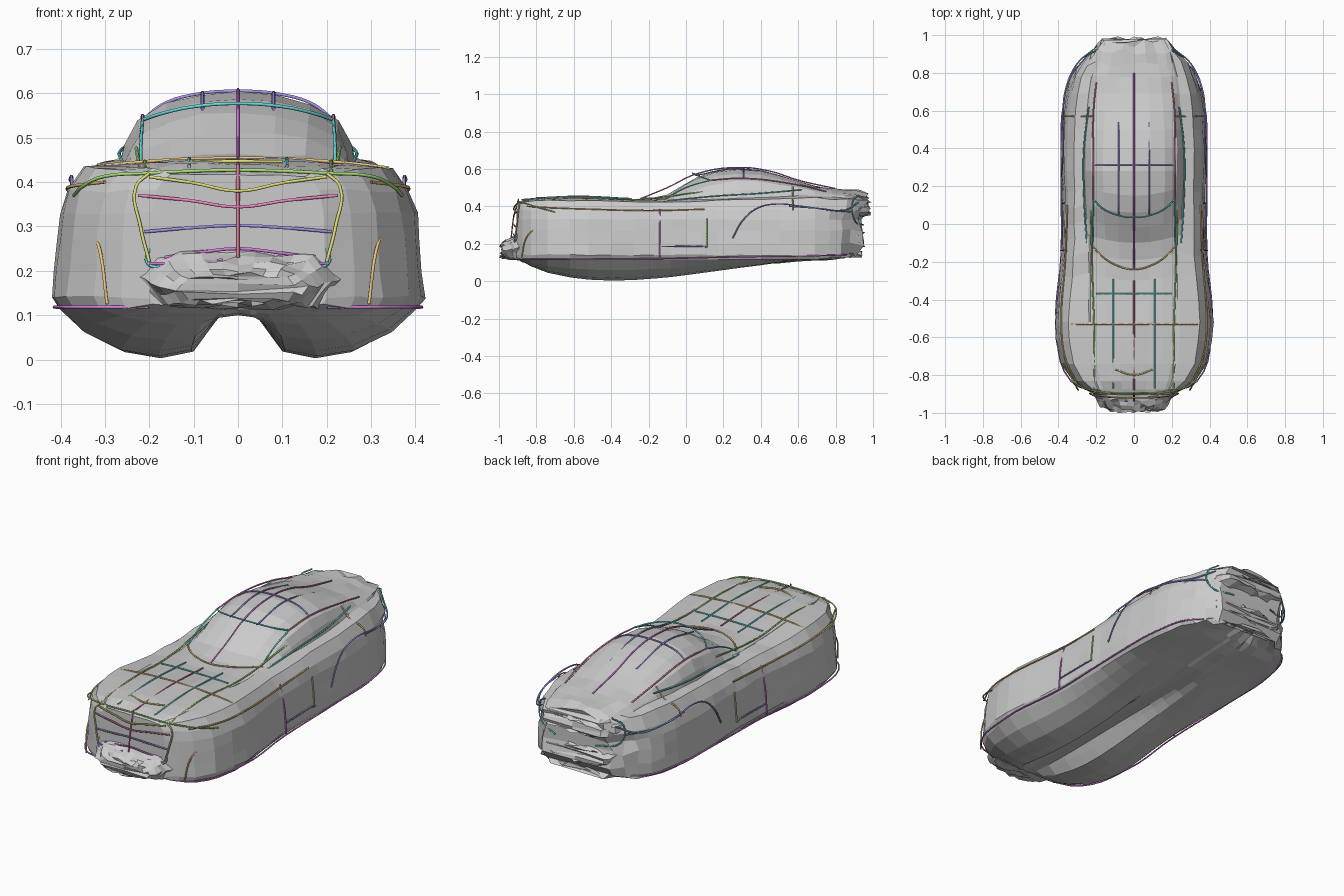
import bpy, bmesh, random
random.seed(4)


def loft(name, rings, rough=0):
    bm = bmesh.new()
    vs = [[bm.verts.new(p) for p in r] for r in rings]
    n = len(vs[0])
    for a, b in zip(vs, vs[1:]):
        for i in range(n):
            bm.faces.new((a[i], a[(i + 1) % n], b[(i + 1) % n], b[i]))
    # end caps as strips across the width
    for r in (vs[0], vs[-1]):
        for i in range(n // 2):
            f = list(dict.fromkeys((r[i], r[i + 1], r[n - i - 1], r[(n - i) % n])))
            if len(f) > 2:
                bm.faces.new(f)
    # broken, faceted surface
    if rough:
        bmesh.ops.subdivide_edges(bm, edges=bm.edges[:], cuts=1, use_grid_fill=True)
        for v in bm.verts:
            v.co.y += random.uniform(-rough, rough * .6)
            v.co.z += random.uniform(-rough, rough) * .4
    bmesh.ops.recalc_face_normals(bm, faces=bm.faces)
    me = bpy.data.meshes.new(name)
    bm.to_mesh(me)
    bm.free()
    bpy.context.collection.objects.link(bpy.data.objects.new(name, me))


def mirrored(half):
    return half + [(-x, z) for x, z in half[-2:0:-1]]


# Body stations: y, half width, lowest z, shoulder z, cabin half width, roof z
stations = [
    (-.905, .20, .125, .405, .15, .415), (-.875, .265, .105, .42, .19, .43),
    (-.83, .325, .08, .425, .21, .442), (-.74, .385, .045, .43, .23, .448),
    (-.62, .412, .02, .433, .24, .452), (-.52, .42, .008, .433, .24, .452),
    (-.40, .41, .003, .425, .24, .443), (-.28, .395, .006, .42, .24, .438),
    (-.17, .385, .014, .42, .24, .443), (-.08, .38, .022, .42, .245, .463),
    (.0, .38, .032, .425, .25, .51), (.08, .38, .043, .43, .255, .555),
    (.17, .38, .055, .43, .26, .588), (.28, .385, .07, .435, .265, .602),
    (.40, .385, .085, .44, .265, .59), (.50, .38, .1, .44, .26, .565),
    (.60, .375, .11, .445, .25, .535), (.69, .36, .115, .445, .24, .51),
    (.77, .335, .12, .44, .23, .495), (.83, .30, .13, .44, .21, .487),
    (.88, .255, .14, .435, .19, .48), (.925, .20, .15, .43, .16, .468)]


def section(y, w, lo, belt, cw, roof):
    mid = max(lo, .1)
    rise = roof - belt
    k = w / .4
    half = [(0, mid), (.045 * k, mid - .005), (.065 * k, mid * .65 + lo * .35),
            (.1 * k, lo + (mid - lo) * .15), (.17 * k, lo), (.25 * k, lo + (.12 - lo) * .12),
            (.33 * k, lo + (.12 - lo) * .48), (.96 * w, max(.115, lo)), (w, .14), (.99 * w, .2),
            (.975 * w, .27), (.96 * w, .33), (.92 * w, .38), (.83 * w, belt),
            (cw, belt + .01), (cw * .96, belt + rise * .3), (cw * .86, belt + rise * .6),
            (cw * .62, belt + rise * .84), (cw * .33, belt + rise * .96), (0, roof)]
    out = []
    for x, z in mirrored(half):
        yy = y
        # the base of the windscreen bows forward in the middle
        if -.3 < y < .2 and abs(x) < .3 and z > .4:
            yy += .035 * (abs(x) / .22) ** 2 - .02
        if y > .7:
            rear = min(1, (y - .7) / .2)
            yy += random.uniform(-.022, .025) * rear + .03 * rear * (z > .33)
            z += random.uniform(-.013, .013) * rear
            x *= 1 + random.uniform(-.06, .06) * rear
        elif z > .13:
            z += random.uniform(-.004, .004)
            x *= 1 + random.uniform(-.008, .008)
        out.append((x, yy, z))
    return out


loft("car_body", [section(*s) for s in stations])

# Ragged lower nose
nose = []
for y, w, z0, z1 in [(-.86, .24, .115, .26), (-.915, .21, .115, .24), (-.955, .18, .12, .215), (-.985, .14, .13, .19)]:
    half = [(0, z0), (w * .4, z0), (w * .8, z0 + .005), (w, (z0 + z1) / 2), (w * .8, z1 - .01), (w * .4, z1), (0, z1)]
    nose.append([(x, y, z) for x, z in mirrored(half)])
loft("lower_nose", nose, .018)

# Ragged tail lamps and bumper lip
for nm, zc, yb in [("tail_upper", .39, .98), ("tail_lower", .225, .945)]:
    tail = []
    for y, w, h in [(.84, .26, .07), (.91, .22, .055), (yb, .17, .03)]:
        half = [(0, zc - h), (w * .5, zc - h), (w, zc - h * .5), (w, zc + h * .5), (w * .5, zc + h), (0, zc + h)]
        tail.append([(x, y, z) for x, z in mirrored(half)])
    loft(nm, tail, .026)

# Coloured design lines
COL = dict(red=(.65, .2, .3), pink=(.85, .25, .55), magenta=(.7, .2, .75), purple=(.4, .3, .8),
           blue=(.25, .5, .85), teal=(.15, .7, .7), green=(.4, .75, .2), yellow=(.75, .75, .2),
           orange=(.85, .55, .2))
mats = {}
for c, v in COL.items():
    mats[c] = bpy.data.materials.new("line_" + c)
    mats[c].diffuse_color = (*v, 1)


def line(name, col, pts, mode="pair"):
    """pair: mirrored copy; cross: joined with its mirror image at x = 0; one: as given"""
    flip = [(-x, y, z) for x, y, z in pts]
    paths = {"pair": [pts, flip], "cross": [flip[:0:-1] + pts], "one": [pts]}[mode]
    cu = bpy.data.curves.new(name, 'CURVE')
    cu.dimensions = '3D'
    cu.bevel_depth = .004
    cu.bevel_resolution = 1
    cu.resolution_u = 5
    for path in paths:
        sp = cu.splines.new('BEZIER')
        sp.bezier_points.add(len(path) - 1)
        for bp, p in zip(sp.bezier_points, path):
            bp.co = p
            bp.handle_left_type = bp.handle_right_type = 'AUTO'
    cu.materials.append(mats[col])
    bpy.context.collection.objects.link(bpy.data.objects.new(name, cu))


# Roof and windscreen
line("roof_centre_line", "magenta", [(0, -.24, .442), (0, -.1, .5), (0, .06, .575), (0, .28, .608), (0, .45, .588), (0, .6, .54), (0, .8, .495)], "one")
line("roof_rib", "purple", [(.08, .05, .565), (.08, .28, .602), (.08, .54, .55)])
line("roof_hoop", "purple", [(0, .31, .605), (.1, .31, .597), (.17, .31, .575), (.215, .31, .54)], "cross")
line("roof_rail", "pink", [(.215, .12, .54), (.215, .31, .55), (.215, .6, .515), (.2, .75, .48)])
line("windscreen_base", "orange", [(0, -.24, .443), (.1, -.215, .443), (.17, -.17, .442), (.225, -.11, .437)], "cross")
line("windscreen_top", "teal", [(0, .035, .577), (.1, .05, .57), (.17, .085, .555), (.215, .13, .54)], "cross")
line("windscreen_post", "teal", [(.22, -.11, .44), (.218, .0, .5), (.215, .13, .54)])
line("side_window_base", "teal", [(.25, -.1, .43), (.265, .15, .455), (.265, .4, .47), (.24, .62, .49)])
line("rear_post_line", "orange", [(.22, .57, .505), (.27, .57, .45), (.35, .57, .42), (.37, .57, .38)])

# Hood
line("hood_centre_line", "red", [(0, -.88, .436), (0, -.6, .454), (0, -.3, .442)], "one")
line("hood_inner_crease", "teal", [(.11, -.87, .435), (.11, -.6, .453), (.11, -.29, .44)])
line("hood_outer_crease", "green", [(.21, -.87, .425), (.21, -.6, .447), (.22, -.3, .434), (.23, .1, .48)])
line("hood_rear_cross", "teal", [(0, -.37, .445), (.2, -.37, .44)], "cross")
line("hood_mid_cross", "orange", [(0, -.53, .454), (.24, -.53, .444), (.34, -.53, .432)], "cross")
line("hood_chevron", "yellow", [(0, -.8, .447), (.1, -.77, .446)], "cross")
line("nose_edge", "green", [(0, -.895, .427), (.2, -.885, .42), (.3, -.85, .413), (.35, -.775, .39), (.37, -.7, .37)], "cross")

# Grille
G = -.915
line("grille_centre", "red", [(0, -.895, .44), (0, G - .005, .35), (0, G - .02, .23)], "one")
line("grille_side", "yellow", [(.2, -.89, .42), (.23, -.895, .39), (.22, -.905, .3), (.2, G, .22)])
for nm, col, w, z0, z1 in [("top", "yellow", .2, .38, .412), ("upper", "pink", .225, .344, .37),
                          ("middle", "purple", .21, .302, .288), ("lower", "magenta", .165, .25, .23)]:
    line("grille_bar_" + nm, col, [(0, G - .005, z0), (w * .5, G - .003, (z0 + z1) / 2 + .002), (w, G + .01, z1)], "cross")
line("intake_bar", "magenta", [(.035, G - .02, .225), (.09, G - .02, .216), (.2, G, .217)])
line("intake_corner", "teal", [(.2, -.9, .25), (.205, -.91, .22), (.17, -.925, .205), (.11, -.935, .19)])
line("front_corner_crease", "orange", [(.325, -.8, .285), (.31, -.85, .24), (.295, -.88, .125)])

# Flanks
line("shoulder_line", "orange", [(.3, -.85, .4), (.367, -.7, .392), (.385, -.5, .385), (.365, -.2, .378), (.353, .1, .385)])
line("front_door_gap", "magenta", [(.35, -.14, .385), (.375, -.14, .28), (.388, -.14, .125)])
line("rear_door_gap", "green", [(.368, .11, .335), (.376, .11, .26), (.382, .11, .18)])
line("door_bottom", "purple", [(.384, -.13, .185), (.383, .1, .185), (.385, .11, .18)])
line("rear_arch", "purple", [(.385, .25, .23), (.38, .3, .32), (.375, .38, .39), (.375, .48, .412), (.375, .62, .4), (.34, .77, .38), (.25, .89, .37)])
line("rear_quarter_line", "blue", [(.375, .55, .4), (.365, .7, .39), (.3, .85, .38), (.22, .92, .42)])
line("sill_line", "magenta", [(.2, -.89, .118), (.335, -.83, .118), (.41, -.55, .118), (.385, -.15, .12), (.385, .3, .13), (.37, .65, .135), (.31, .82, .14), (.18, .9, .145)])
line("rear_lower_edge", "magenta", [(0, .91, .145), (.18, .9, .145)], "cross")
line("rear_lamp_edge", "teal", [(.2, .92, .46), (.25, .89, .42), (.24, .9, .33), (.12, .95, .3)])
